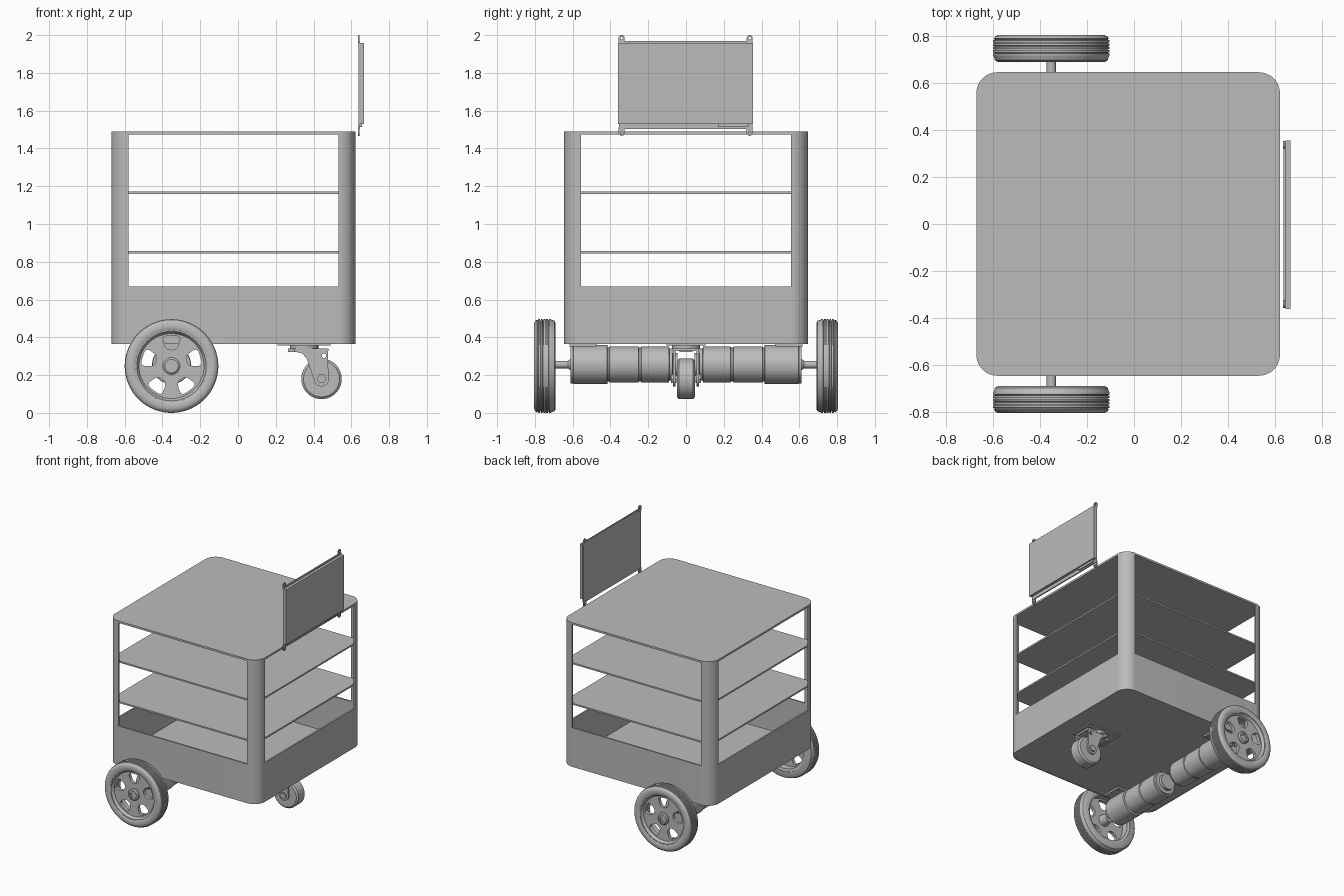
import bpy, bmesh
from math import sin, cos, pi, radians, copysign

cube = bpy.data.objects.get("Cube")
if cube:
    bpy.data.objects.remove(cube, do_unlink=True)

grey = bpy.data.materials.new("plain grey")
grey.use_nodes = True
grey.diffuse_color = (0.5, 0.5, 0.5, 1)
grey.node_tree.nodes["Principled BSDF"].inputs["Base Color"].default_value = (0.5, 0.5, 0.5, 1)


def finish(name, bm):
    """Clean the mesh, smooth it by angle and link it."""
    bmesh.ops.remove_doubles(bm, verts=bm.verts, dist=0.0002)
    bmesh.ops.recalc_face_normals(bm, faces=bm.faces)
    for f in bm.faces:
        f.smooth = True
    for e in bm.edges:
        e.smooth = e.calc_face_angle(0) < radians(32)
    mesh = bpy.data.meshes.new(name)
    bm.to_mesh(mesh)
    bm.free()
    mesh.materials.clear()
    mesh.materials.append(grey)
    obj = bpy.data.objects.new(name, mesh)
    bpy.context.collection.objects.link(obj)
    return obj


def plate(name, outlines, lo, hi, axis="Z"):
    """Flat outlines (inner ones become holes) extruded along an axis."""
    curve = bpy.data.curves.new(name, "CURVE")
    curve.dimensions = "2D"
    curve.fill_mode = "BOTH"
    curve.extrude = abs(hi - lo) / 2
    for pts in outlines:
        spline = curve.splines.new("POLY")
        spline.points.add(len(pts) - 1)
        for p, (u, v) in zip(spline.points, pts):
            p.co = (u, v, 0, 1)
        spline.use_cyclic_u = True
    tmp = bpy.data.objects.new(name, curve)
    bpy.context.collection.objects.link(tmp)
    deps = bpy.context.evaluated_depsgraph_get()
    mesh = bpy.data.meshes.new_from_object(tmp.evaluated_get(deps))
    bm = bmesh.new()
    bm.from_mesh(mesh)
    bpy.data.objects.remove(tmp)
    bpy.data.curves.remove(curve)
    bpy.data.meshes.remove(mesh)
    mid = (lo + hi) / 2
    for vert in bm.verts:
        u, v, w = vert.co
        w += mid
        vert.co = {"Z": (u, v, w), "Y": (u, w, v), "X": (w, u, v)}[axis]
    return finish(name, bm)


def lathe(name, profile, cx, cz, side=1, steps=64):
    """Closed (radius, y) profile turned about an axis along y."""
    bm = bmesh.new()
    rings = []
    for i in range(steps):
        a = 2 * pi * i / steps
        rings.append([bm.verts.new((cx + r * cos(a), y * side, cz + r * sin(a)))
                      for r, y in profile])
    n = len(profile)
    for i in range(steps):
        a, b = rings[i], rings[(i + 1) % steps]
        for j in range(n):
            k = (j + 1) % n
            if profile[j][0] or profile[k][0]:
                bm.faces.new((a[j], a[k], b[k], b[j]))
    return finish(name, bm)


def circle(cx, cy, r, n=32):
    return [(cx + r * cos(2 * pi * i / n), cy + r * sin(2 * pi * i / n)) for i in range(n)]


def rect(x0, x1, y0, y1):
    return [(x0, y0), (x1, y0), (x1, y1), (x0, y1)]


def arc(cx, cy, r, a0, a1, n=12):
    angles = [radians(a0 + (a1 - a0) * i / n) for i in range(n + 1)]
    return [(cx + r * cos(a), cy + r * sin(a)) for a in angles]


# Cabinet: rounded square plan
CX, HALF, RAD, WALL = -0.025, 0.646, 0.09, 0.012
CORNERS = [(1, 1, 0), (-1, 1, 90), (-1, -1, 180), (1, -1, 270)]
CORE = HALF - RAD


def rounded(inset=0):
    pts = []
    for sx, sy, a in CORNERS:
        pts += arc(CX + sx * CORE, sy * CORE, RAD - inset, a, a + 90)
    return pts


plate("top_panel", [rounded()], 1.475, 1.49)
plate("tray_wall", [rounded(), rounded(WALL)], 0.365, 0.67)
plate("tray_floor", [rounded(WALL)], 0.366, 0.378)
for name, z in (("lower_shelf", 0.85), ("upper_shelf", 1.166)):
    plate(name, [rounded(WALL)], z - 0.006, z + 0.006)
for i, (sx, sy, a) in enumerate(CORNERS):
    x, y = CX + sx * CORE, sy * CORE
    outer = arc(x, y, RAD, a, a + 90)
    inner = arc(x, y, RAD - WALL, a + 90, a)
    plate(f"corner_post_{i + 1}", [outer + inner], 0.67, 1.475)

# Drive wheels, axles and motors
WX, WZ, WR = -0.352, 0.248, 0.248


def spoke_hole(angle):
    """Rounded opening, wider toward the rim."""
    pts = []
    for i in range(28):
        t = 2 * pi * i / 28
        u = copysign(abs(cos(t)) ** 0.6, cos(t))
        v = copysign(abs(sin(t)) ** 0.6, sin(t))
        across, out = u * (0.04 + 0.011 * v), 0.123 + 0.037 * v
        pts.append((WX + out * cos(angle) - across * sin(angle),
                    WZ + out * sin(angle) + across * cos(angle)))
    return pts


tread = [(0.19, 0.69), (0.228, 0.69), (0.24, 0.697), (WR - 0.003, 0.712)]
for i in range(5):
    y = 0.722 + i * 0.014
    tread += [(WR, y - 0.005), (WR, y + 0.004), (WR - 0.007, y + 0.005), (WR - 0.007, y + 0.008)]
tread += [(WR - 0.003, 0.79), (0.236, 0.8), (0.225, 0.805), (0.2, 0.805), (0.19, 0.8)]
rim = [(0.172, 0.7), (0.19, 0.694), (0.19, 0.798), (0.184, 0.798), (0.172, 0.78)]
hub = [(0, 0.69), (0.034, 0.69), (0.045, 0.755), (0.045, 0.786), (0.036, 0.793),
       (0.02, 0.793), (0.02, 0.787), (0, 0.787)]
motor = [(0, 0.045), (0.06, 0.045), (0.06, 0.07), (0.085, 0.072), (0.085, 0.088),
         (0.095, 0.09), (0.095, 0.235), (0.09, 0.238), (0.09, 0.25), (0.096, 0.252),
         (0.096, 0.405), (0.09, 0.408), (0.09, 0.415), (0.103, 0.417), (0.103, 0.595),
         (0.1, 0.597), (0.1, 0.612), (0.03, 0.612), (0.02, 0.625), (0.02, 0.7), (0, 0.7)]

for side, label in ((1, "back"), (-1, "front")):
    lathe(f"{label}_tyre", tread, WX, WZ, side, 80)
    lathe(f"{label}_rim", rim, WX, WZ, side)
    lathe(f"{label}_hub", hub, WX, WZ, side, 40)
    holes = [spoke_hole(pi / 2 + 2 * pi * i / 5) for i in range(5)]
    ends = sorted((side * 0.752, side * 0.778))
    plate(f"{label}_wheel_disc", [circle(WX, WZ, 0.176, 64)] + holes, *ends, axis="Y")
    for i in range(5):
        a = pi / 2 + 2 * pi * i / 5
        bx, bz = WX + 0.03 * cos(a), WZ + 0.03 * sin(a)
        lathe(f"{label}_wheel_bolt_{i + 1}", [(0, 0.78), (0.006, 0.78), (0.006, 0.797), (0, 0.797)],
              bx, bz, side, 6)
    lathe(f"{label}_motor_and_axle", motor, WX, 0.256, side, 48)
    ys = sorted((side * 0.47, side * 0.618))
    bolts = [circle(WX + dx, side * y, 0.009, 12) for dx in (-0.085, 0.085) for y in (0.49, 0.598)]
    plate(f"{label}_motor_mount", [rect(WX - 0.105, WX + 0.105, *ys)] + bolts, 0.352, 0.365)

# Swivel caster
KX, KZ = 0.442, 0.18
slots = [circle(x, y, 0.011, 12) for x in (0.235, 0.465) for y in (-0.078, 0.078)]
plate("caster_plate", [rect(0.21, 0.49, -0.103, 0.103)] + slots, 0.356, 0.365)
plate("caster_swivel", [circle(0.35, 0, 0.075)], 0.338, 0.356)
plate("caster_crown", [rect(0.3, 0.478, -0.07, 0.07)], 0.328, 0.342)
plate("caster_lever", [rect(0.265, 0.34, -0.035, 0.035)], 0.322, 0.342)
fork = [(0.3, 0.342), (0.3, 0.325), (0.34, 0.315), (0.365, 0.285)]
fork += arc(KX, KZ, 0.04, 190, 360, 10) + [(0.476, 0.26), (0.478, 0.342)]
for side, label in ((1, "back"), (-1, "front")):
    ends = sorted((side * 0.055, side * 0.068))
    plate(f"caster_fork_{label}", [fork, circle(0.455, 0.303, 0.012, 16)], *ends, axis="Y")
    lathe(f"caster_axle_nut_{label}", [(0, 0.05), (0.026, 0.05), (0.026, 0.08), (0, 0.08)],
          KX, KZ, side, 6)
lathe("caster_wheel", [(0, -0.048), (0.095, -0.048), (0.107, -0.038), (0.107, 0.038),
                       (0.095, 0.048), (0, 0.048)], KX, KZ)

# Display panel with its backing frame and mounting ears
plate("display_panel", [rect(-0.361, 0.355, 1.53, 1.957)], 0.645, 0.667, "X")
plate("display_back_plate", [rect(-0.355, 0.352, 1.503, 1.97)], 0.637, 0.646, "X")
plate("display_connector_strip", [rect(0.17, 0.33, 1.513, 1.532)], 0.645, 0.656, "X")
for y, label in ((-0.341, "front"), (0.337, "back")):
    for z, way, end in ((1.984, 1, "top"), (1.483, -1, "bottom")):
        base = z - way * 0.03
        start = 0 if way > 0 else 180
        ear = arc(y, z, 0.016, start, start + 180) + [(y - way * 0.016, base), (y + way * 0.016, base)]
        plate(f"display_ear_{label}_{end}", [ear, circle(y, z, 0.007, 16)], 0.634, 0.642, "X")
